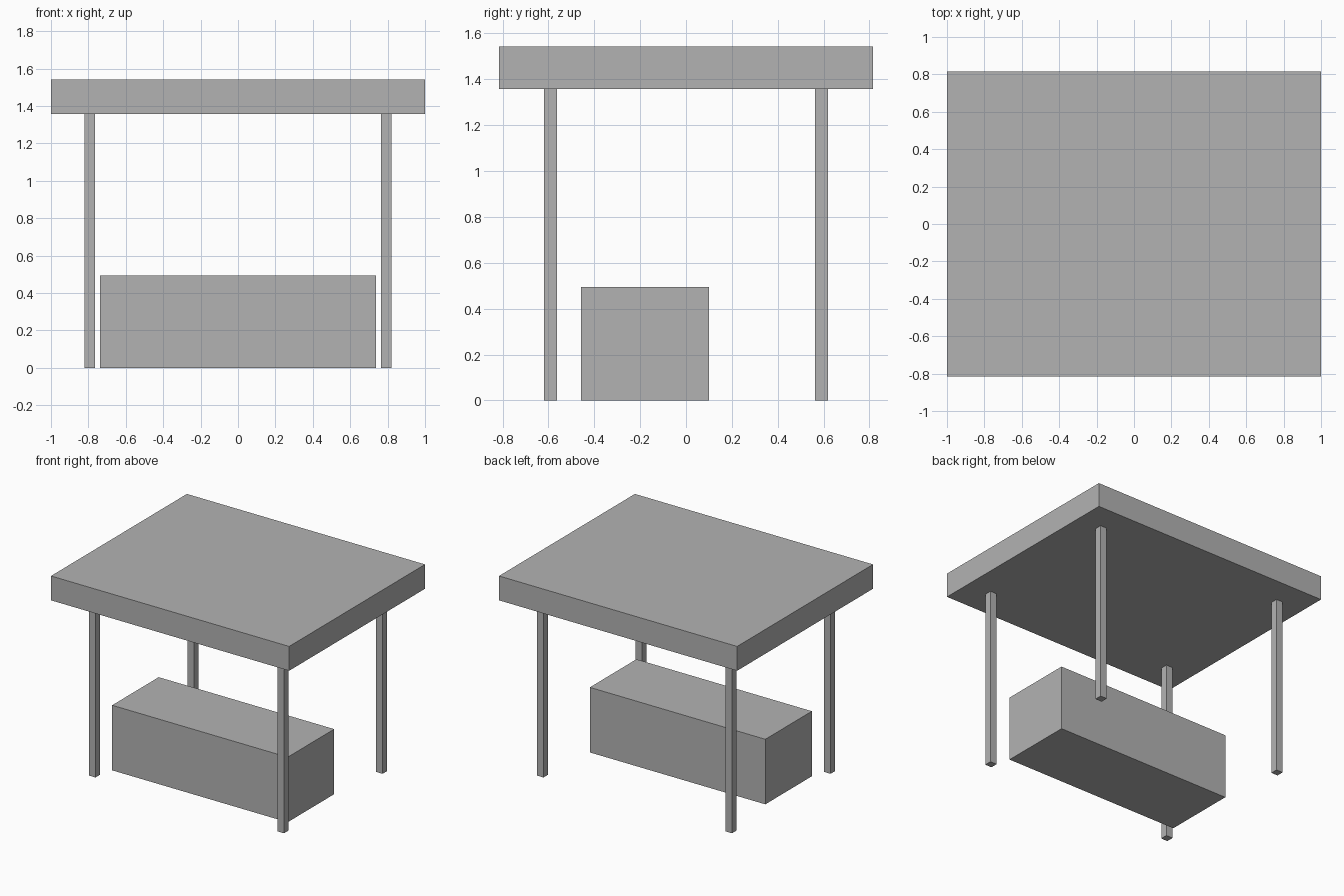
import bpy

cube = bpy.data.objects.get("Cube")
if cube:
    bpy.data.objects.remove(cube, do_unlink=True)

# Single plain grey
grey = bpy.data.materials.new("plain_grey")
grey.use_nodes = True
color = (0.45, 0.45, 0.45, 1)
grey.diffuse_color = color
grey.node_tree.nodes["Principled BSDF"].inputs["Base Color"].default_value = color


def box(name, center, size):
    bpy.ops.mesh.primitive_cube_add(size=1, location=center)
    obj = bpy.context.object
    obj.name = name
    obj.scale = size
    bpy.ops.object.transform_apply(location=False, rotation=False, scale=True)
    obj.data.materials.append(grey)
    return obj


ROOF_BOTTOM, ROOF_TOP = 1.357, 1.542
POST = 0.055

# Flat roof slab
box("roof", (0, 0, (ROOF_BOTTOM + ROOF_TOP) / 2), (2, 1.63, ROOF_TOP - ROOF_BOTTOM))

# Four square corner posts
for side, sx in (("left", 1), ("right", -1)):
    for end, sy in (("front", -1), ("back", 1)):
        box(f"{end}_{side}_post", (sx * 0.792, sy * 0.591, ROOF_BOTTOM / 2),
            (POST, POST, ROOF_BOTTOM))

# Solid counter block, set towards the front
box("counter", (0, -0.178, 0.247), (1.474, 0.558, 0.494))
